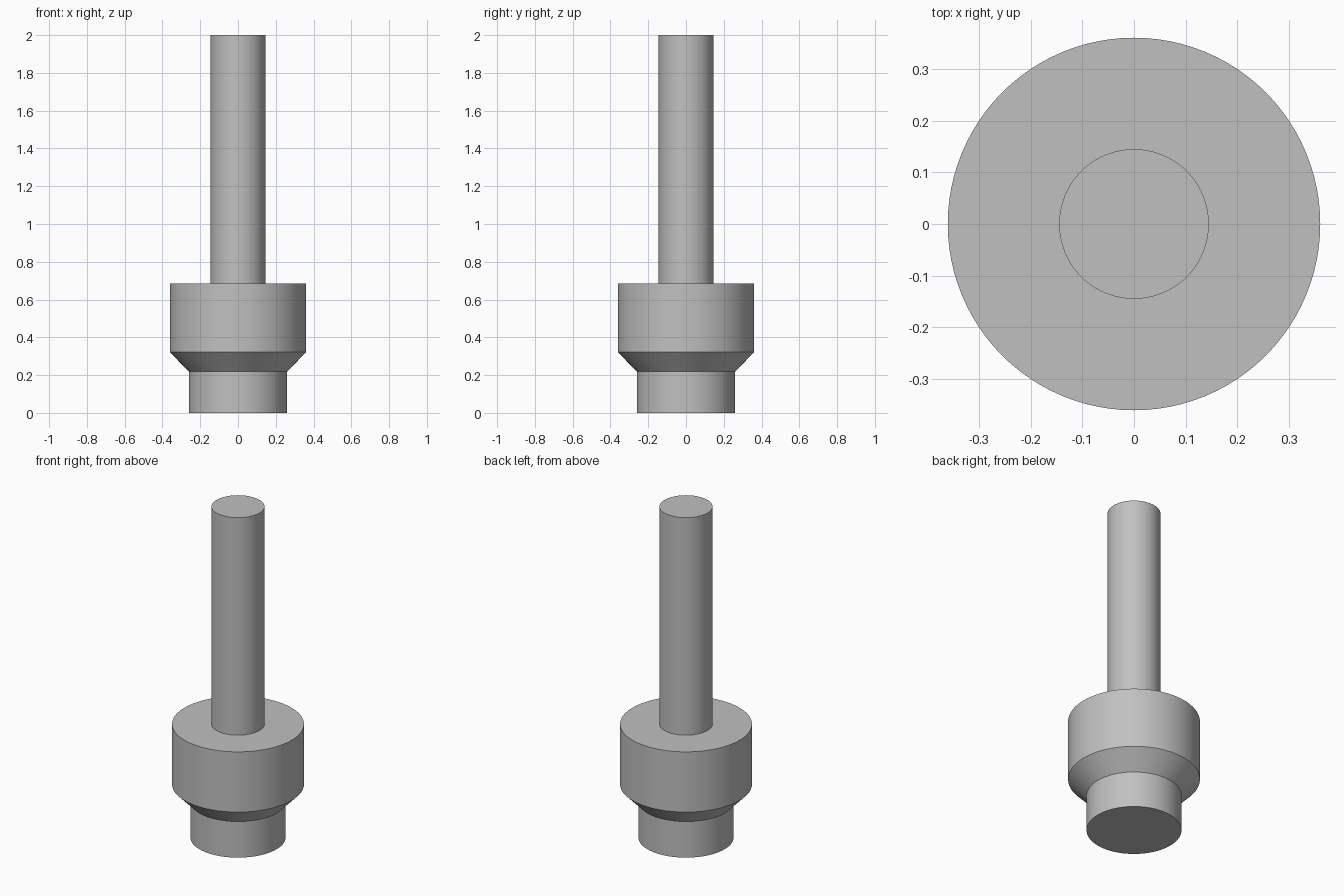
import bpy
import bmesh
import math

cube = bpy.data.objects.get("Cube")
if cube:
    bpy.data.objects.remove(cube, do_unlink=True)

SEGMENTS = 96

# Plain grey metal
grey = bpy.data.materials.new("grey_metal")
grey.use_nodes = True
colour = (0.53, 0.53, 0.53, 1.0)
grey.diffuse_color = colour
grey.node_tree.nodes["Principled BSDF"].inputs["Base Color"].default_value = colour


def turned_part(name, profile):
    """Revolve a (radius, height) outline around z; both ends are capped."""
    bm = bmesh.new()
    rings = []
    for radius, z in profile:
        ring = bmesh.ops.create_circle(bm, segments=SEGMENTS, radius=radius)["verts"]
        for v in ring:
            v.co.z = z
        rings.append(ring)
    for low, high in zip(rings, rings[1:]):
        for i in range(SEGMENTS):
            j = (i + 1) % SEGMENTS
            bm.faces.new((low[i], low[j], high[j], high[i]))
    bm.faces.new(rings[0])
    bm.faces.new(rings[-1])
    bmesh.ops.recalc_face_normals(bm, faces=bm.faces)
    mesh = bpy.data.meshes.new(name)
    bm.to_mesh(mesh)
    bm.free()
    mesh.materials.append(grey)
    obj = bpy.data.objects.new(name, mesh)
    bpy.context.collection.objects.link(obj)
    bpy.ops.object.select_all(action="DESELECT")
    obj.select_set(True)
    bpy.context.view_layer.objects.active = obj
    bpy.ops.object.shade_smooth_by_angle(angle=math.radians(30))
    return obj


# Spigot, tapered shoulder, collar and stem turned as one solid
turned_part("stepped_shaft", [
    (0.26, 0.0),      # spigot bottom
    (0.26, 0.218),    # spigot top
    (0.361, 0.322),   # shoulder to collar
    (0.361, 0.686),   # collar top
    (0.145, 0.686),   # stem foot
    (0.145, 2.0),     # stem top
])
